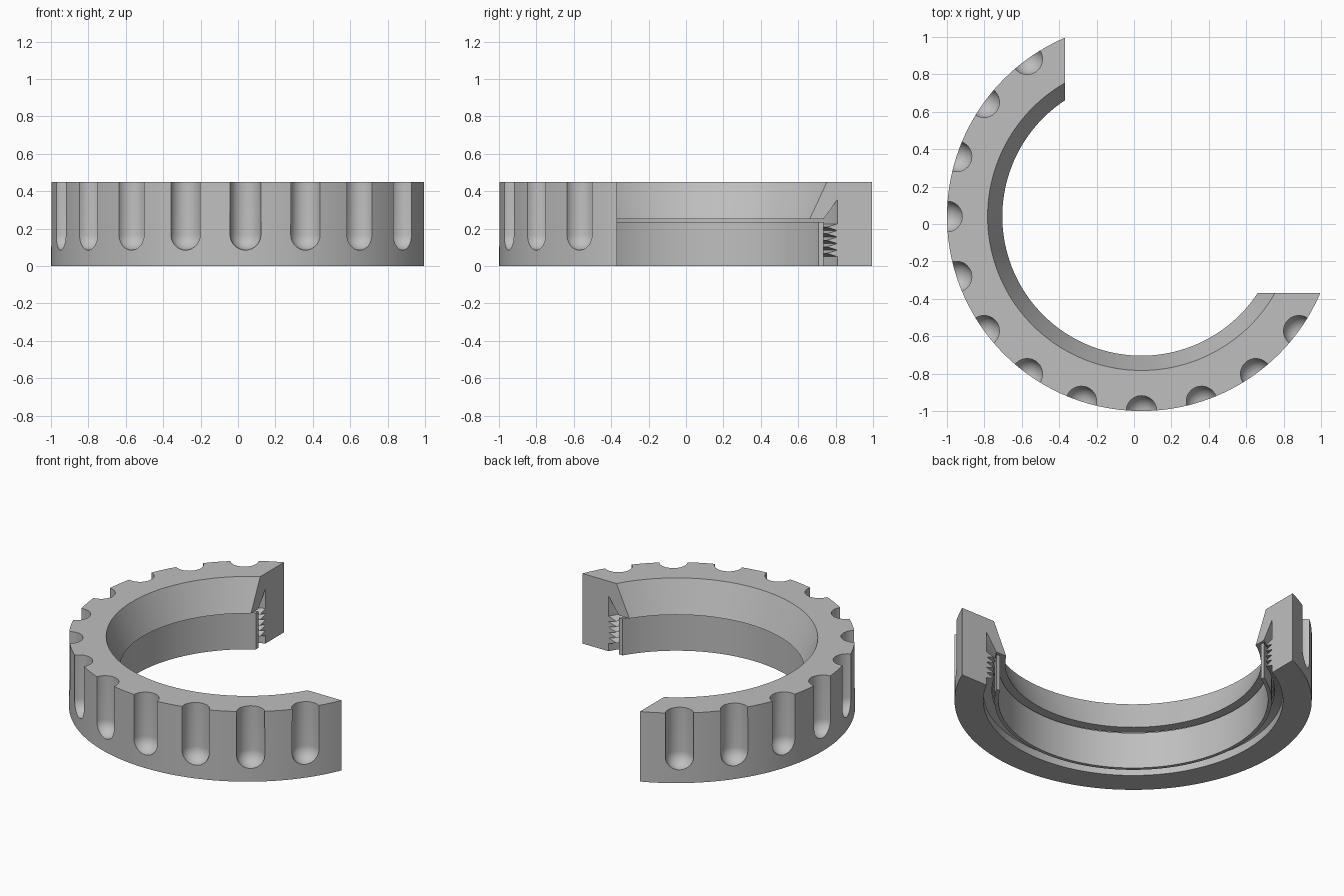
import bpy, bmesh, math
from mathutils import Matrix, Vector

default = bpy.data.objects.get("Cube")
if default:
    bpy.data.objects.remove(default, do_unlink=True)

CENTRE = Vector((0.04, 0.04, 0))
OUTER, HEIGHT, CUT = 1.04, 0.45, -0.37
SEGMENTS = 160

grey = bpy.data.materials.new("satin grey")
grey.use_nodes = True
colour = (0.52, 0.52, 0.52, 1)
grey.diffuse_color = colour
grey.node_tree.nodes["Principled BSDF"].inputs["Base Color"].default_value = colour


def finish(bm, name):
    bmesh.ops.recalc_face_normals(bm, faces=bm.faces)
    mesh = bpy.data.meshes.new(name)
    bm.to_mesh(mesh)
    bm.free()
    mesh.materials.append(grey)
    obj = bpy.data.objects.new(name, mesh)
    bpy.context.collection.objects.link(obj)
    return obj


def lathe(name, profile):
    """Closed (radius, height) profile turned about the ring axis."""
    bm = bmesh.new()
    rings = []
    for i in range(SEGMENTS):
        a = math.tau * i / SEGMENTS
        rings.append([bm.verts.new(CENTRE + Vector((r * math.cos(a), r * math.sin(a), z)))
                      for r, z in profile])
    n = len(profile)
    for i in range(SEGMENTS):
        p, q = rings[i], rings[(i + 1) % SEGMENTS]
        for j in range(n):
            k = (j + 1) % n
            bm.faces.new((p[j], q[j], q[k], p[k]))
    return finish(bm, name)


def subtract(obj, cutter):
    mod = obj.modifiers.new("cut", 'BOOLEAN')
    mod.operation, mod.solver, mod.object = 'DIFFERENCE', 'EXACT', cutter
    bpy.context.view_layer.objects.active = obj
    bpy.ops.object.modifier_apply(modifier=mod.name)


# Threaded bore: triangular teeth pointing inward
BORE, CREST, THREAD_LOW, THREAD_HIGH, TEETH = 0.872, 0.822, 0.05, 0.225, 5
pitch = (THREAD_HIGH - THREAD_LOW) / TEETH
thread = [(BORE, THREAD_HIGH)]
for t in range(TEETH):
    top = THREAD_HIGH - t * pitch
    thread += [(CREST, top - pitch / 2), (BORE, top - pitch)]

# Main ring with tapered mouth and undercut above the thread
body = lathe("ring_body", [(OUTER, 0), (OUTER, HEIGHT), (0.823, HEIGHT), (0.744, 0.25),
                           (0.807, 0.25), (BORE, 0.355)] + thread + [(BORE, 0)])

# Thin inner liner
sleeve = lathe("inner_sleeve", [(0.785, 0), (0.807, 0), (0.807, 0.235), (0.785, 0.235)])

# Round-ended grip flutes
bm = bmesh.new()
FLUTE, FLUTE_END, STEPS = 0.083, 0.168, 8
for i in range(20):
    a = math.tau * i / 20
    place = Matrix.Translation(CENTRE + Vector((math.cos(a), math.sin(a), 0)) * OUTER)
    made = bmesh.ops.create_uvsphere(bm, u_segments=32, v_segments=2 * STEPS, radius=FLUTE,
                                     matrix=place @ Matrix.Translation((0, 0, FLUTE_END)))
    for v in made["verts"]:
        if v.co.z > FLUTE_END + 0.001:
            v.co.z += HEIGHT
flutes = finish(bm, "flute_cutter")
subtract(body, flutes)

# Remove the quarter section
bm = bmesh.new()
bmesh.ops.create_cube(bm, size=4, matrix=Matrix.Translation((CUT + 2, CUT + 2, 0)))
section = finish(bm, "section_cutter")
for part in (body, sleeve):
    subtract(part, section)

for cutter in (flutes, section):
    bpy.data.objects.remove(cutter, do_unlink=True)

# Smooth round surfaces, crisp edges
for part in (body, sleeve):
    bpy.ops.object.select_all(action='DESELECT')
    part.select_set(True)
    bpy.context.view_layer.objects.active = part
    bpy.ops.object.shade_smooth_by_angle(angle=math.radians(25))
